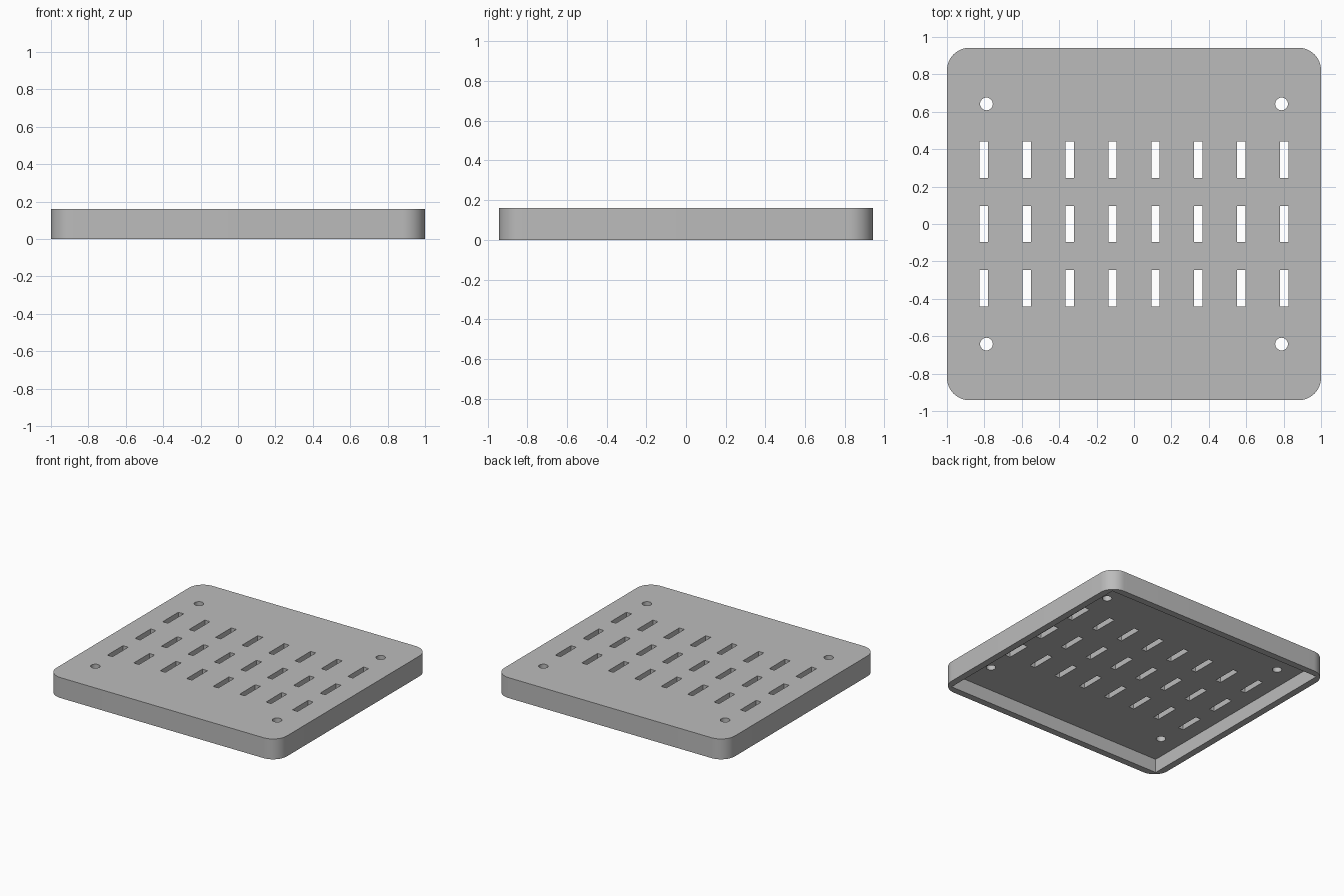
import bpy
import bmesh
from mathutils import Matrix, Vector

# Overall sizes
WIDTH, DEPTH, HEIGHT = 2.0, 1.884, 0.16
WALL = 0.053
CORNER = 0.12

default = bpy.data.objects.get("Cube")
if default:
    bpy.data.objects.remove(default, do_unlink=True)

grey = bpy.data.materials.new("plain grey")
grey.use_nodes = True
colour = (0.5, 0.5, 0.5, 1)
grey.diffuse_color = colour
grey.node_tree.nodes["Principled BSDF"].inputs["Base Color"].default_value = colour


def add_box(bm, x, y, bottom, size):
    """Add a box standing on the given height."""
    centre = Vector((x, y, bottom + size[2] / 2))
    matrix = Matrix.Translation(centre) @ Matrix.Diagonal((*size, 1))
    bmesh.ops.create_cube(bm, size=1, matrix=matrix)


def make_object(name, bm):
    mesh = bpy.data.meshes.new(name)
    bm.to_mesh(mesh)
    bm.free()
    mesh.materials.append(grey)
    obj = bpy.data.objects.new(name, mesh)
    bpy.context.collection.objects.link(obj)
    return obj


# Cover block with rounded upright corners
bm = bmesh.new()
add_box(bm, 0, 0, 0, (WIDTH, DEPTH, HEIGHT))
upright = [e for e in bm.edges if abs(e.verts[0].co.z - e.verts[1].co.z) > HEIGHT / 2]
bmesh.ops.bevel(bm, geom=upright, offset=CORNER, segments=12, profile=0.5, affect='EDGES')
cover = make_object("vented_cover", bm)

# Square-cornered hollow underneath
bm = bmesh.new()
add_box(bm, 0, 0, -HEIGHT, (WIDTH - 2 * WALL, DEPTH - 2 * WALL, 2 * HEIGHT - WALL))
hollow = make_object("hollow_cutter", bm)

# Three rows of vent slots and four screw holes
bm = bmesh.new()
for row in (-1, 0, 1):
    for column in range(8):
        add_box(bm, (column - 3.5) * 0.2295, row * 0.343, HEIGHT / 2,
                (0.045, 0.194, HEIGHT))
for x in (-0.789, 0.789):
    for y in (-0.642, 0.642):
        bmesh.ops.create_cone(bm, cap_ends=True, segments=32, radius1=0.034, radius2=0.034,
                              depth=HEIGHT, matrix=Matrix.Translation((x, y, HEIGHT)))
openings = make_object("openings_cutter", bm)

# Cut the openings, then keep the finished mesh
cutters = (hollow, openings)
for cutter in cutters:
    cutter.hide_render = True
    cut = cover.modifiers.new(cutter.name, 'BOOLEAN')
    cut.operation = 'DIFFERENCE'
    cut.solver = 'EXACT'
    cut.object = cutter
depsgraph = bpy.context.evaluated_depsgraph_get()
finished = bpy.data.meshes.new_from_object(cover.evaluated_get(depsgraph))
cover.modifiers.clear()
cover.data = finished
finished.name = "vented_cover"
for cutter in cutters:
    bpy.data.objects.remove(cutter, do_unlink=True)

# Smooth round corners and holes, sharp edges elsewhere
for obj in bpy.context.selected_objects:
    obj.select_set(False)
cover.select_set(True)
bpy.context.view_layer.objects.active = cover
bpy.ops.object.shade_smooth_by_angle()
